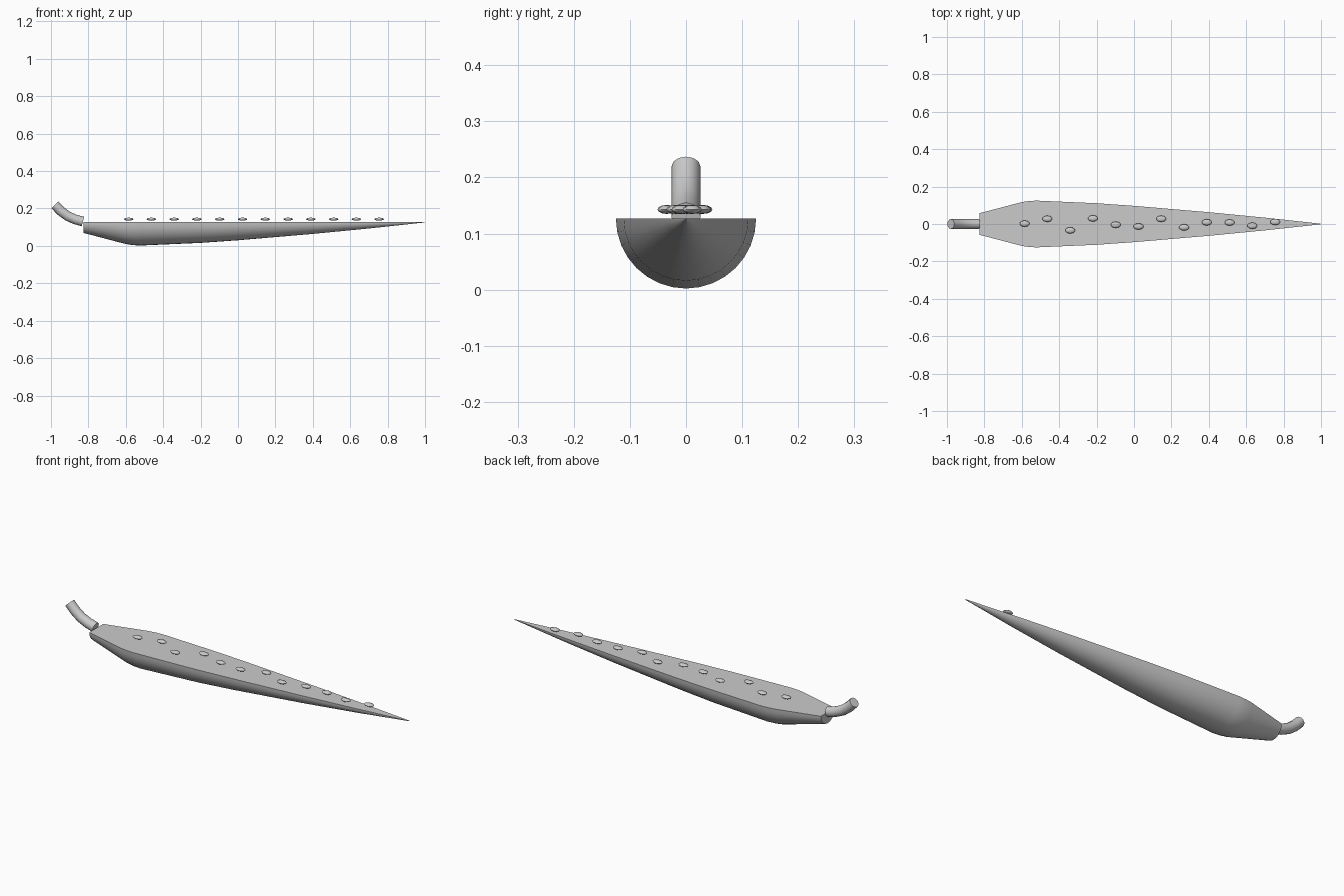
import bpy, bmesh, math
from mathutils import Vector

if "Cube" in bpy.data.objects:
    bpy.data.objects.remove(bpy.data.objects["Cube"])

grey = bpy.data.materials.new("plain_grey")
grey.diffuse_color = (0.6, 0.6, 0.6, 1)
grey.use_nodes = True
grey.node_tree.nodes["Principled BSDF"].inputs["Base Color"].default_value = grey.diffuse_color


def finish(name, bm, angle=40):
    bmesh.ops.recalc_face_normals(bm, faces=bm.faces)
    me = bpy.data.meshes.new(name)
    bm.to_mesh(me)
    bm.free()
    me.materials.append(grey)
    ob = bpy.data.objects.new(name, me)
    bpy.context.collection.objects.link(ob)
    bpy.ops.object.select_all(action='DESELECT')
    ob.select_set(True)
    bpy.context.view_layer.objects.active = ob
    bpy.ops.object.shade_smooth_by_angle(angle=math.radians(angle))
    return ob


def loft(bm, rings, closed):
    n = len(rings[0])
    for a, b in zip(rings, rings[1:]):
        for i in range(n if closed else n - 1):
            j = (i + 1) % n
            bm.faces.new((a[i], a[j], b[j], b[i]))


# Halved pepper body: half-round sections with a flat cut top
TOP = 0.127
profile = [(-0.825, 0.058), (-0.60, 0.117), (-0.56, 0.123), (-0.52, 0.125),
           (-0.20, 0.111), (0.0, 0.097), (0.40, 0.063), (0.70, 0.034), (0.995, 0.002)]
bm = bmesh.new()
rings = []
for x, r in profile:
    rings.append([bm.verts.new((x, r * math.cos(math.pi * i / 16),
                                TOP - r * math.sin(math.pi * i / 16)))
                  for i in range(17)])
loft(bm, rings, False)
for a, b in zip(rings, rings[1:]):
    bm.faces.new((a[0], b[0], b[-1], a[-1]))
bm.faces.new(rings[0])
tip = bm.verts.new((1.0, 0, TOP))
for i in range(17):
    bm.faces.new((rings[-1][i], rings[-1][(i + 1) % 17], tip))
finish("pepper_half", bm)

# Curved stem
path = [Vector(p) for p in ((-0.829, 0, 0.130), (-0.872, 0, 0.142), (-0.912, 0, 0.160),
                            (-0.948, 0, 0.187), (-0.979, 0, 0.219))]
bm = bmesh.new()
rings = []
for k, p in enumerate(path):
    t = (path[min(k + 1, 4)] - path[max(k - 1, 0)]).normalized()
    up = t.cross(Vector((0, 1, 0)))
    rings.append([bm.verts.new(p + 0.026 * (math.cos(a) * Vector((0, 1, 0)) + math.sin(a) * up))
                  for a in (math.tau * i / 12 for i in range(12))])
loft(bm, rings, True)
bm.faces.new(rings[0])
bm.faces.new(rings[-1])
finish("stem", bm)

# Row of flattened seeds just above the cut face
for i, y in enumerate((0.002, 0.028, -0.034, 0.030, -0.004, -0.013,
                       0.028, -0.018, 0.009, 0.008, -0.009, 0.011)):
    bm = bmesh.new()
    bmesh.ops.create_uvsphere(bm, u_segments=10, v_segments=6, radius=1)
    bmesh.ops.scale(bm, vec=(0.027, 0.017, 0.008), verts=bm.verts)
    bmesh.ops.translate(bm, vec=(-0.585 + 0.1218 * i, y, 0.143), verts=bm.verts)
    finish(f"seed_{i + 1}", bm, 60)
